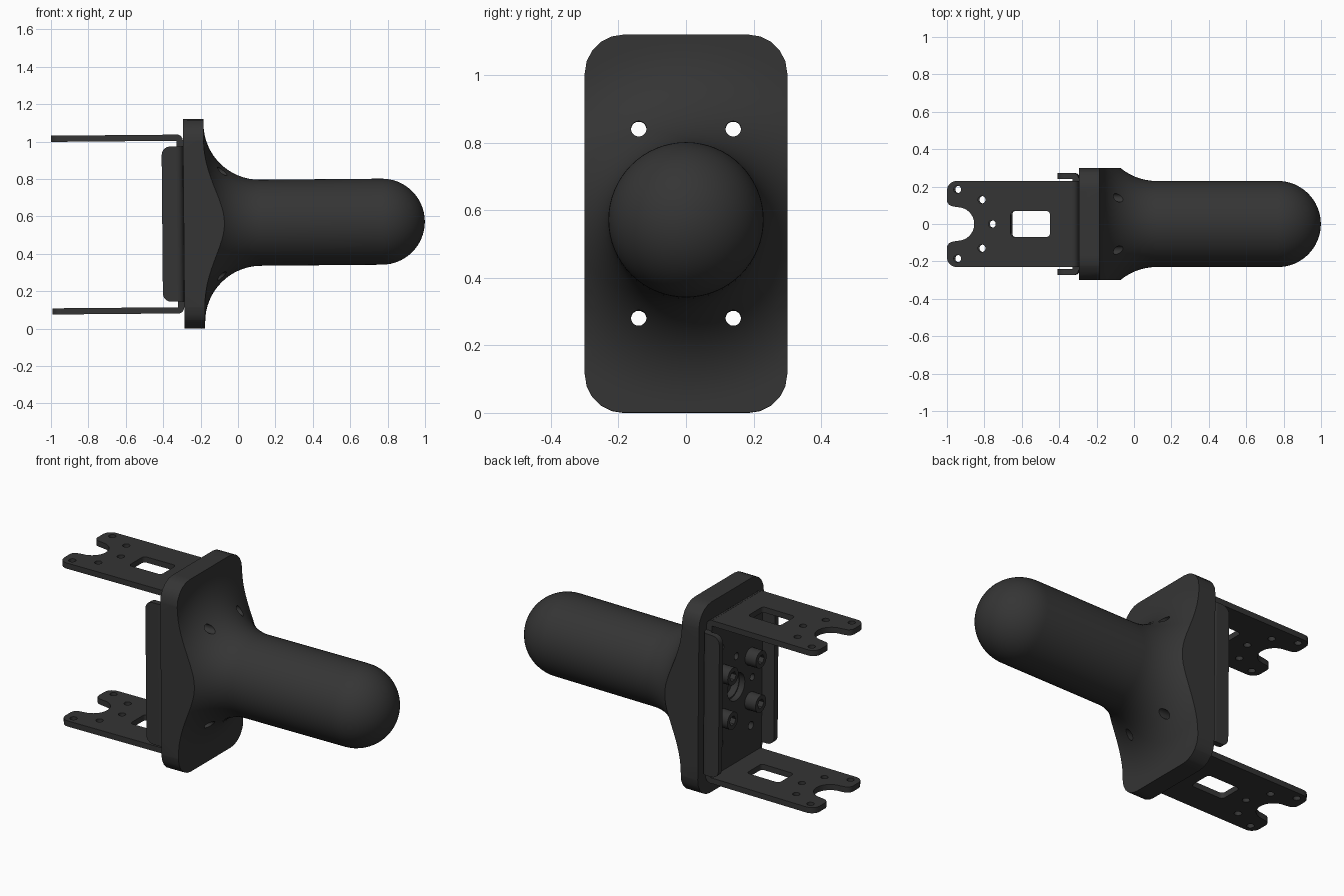
import bpy, bmesh
from math import pi, sin, cos, tan, atan2, radians
from mathutils import Matrix, Vector

if "Cube" in bpy.data.objects:
    bpy.data.objects.remove(bpy.data.objects["Cube"])

CZ = 0.56
# the whole assembly leans by half a degree
TILT = (Matrix.Translation((-0.25, 0, CZ)) @ Matrix.Rotation(radians(-0.5), 4, 'Y')
        @ Matrix.Translation((0.25, 0, -CZ)))
# axes of the drawing planes: (u, v, extrusion) -> world
XY = Matrix.Identity(4)
YZ = Matrix(((0, 0, 1, 0), (1, 0, 0, 0), (0, 1, 0, 0), (0, 0, 0, 1)))
XZ = Matrix(((1, 0, 0, 0), (0, 0, -1, 0), (0, 1, 0, 0), (0, 0, 0, 1)))

black = bpy.data.materials.new("black")
black.diffuse_color = (0.035, 0.035, 0.035, 1)
black.use_nodes = True
black.node_tree.nodes["Principled BSDF"].inputs["Base Color"].default_value = black.diffuse_color


def circle(x, y, r, n=20):
    return [(x + r * cos(2 * pi * i / n), y + r * sin(2 * pi * i / n)) for i in range(n)]


def rounded(corners, steps=5):
    """Closed loop from (x, y, fillet radius) corners."""
    out = []
    for i, (x, y, r) in enumerate(corners):
        if r == 0:
            out.append((x, y))
            continue
        p = Vector((x, y))
        a = (Vector(corners[i - 1][:2]) - p).normalized()
        b = (Vector(corners[(i + 1) % len(corners)][:2]) - p).normalized()
        half = a.angle(b) / 2
        c = p + (a + b).normalized() * r / sin(half)
        s, e = p + a * r / tan(half) - c, p + b * r / tan(half) - c
        a0 = atan2(s.y, s.x)
        d = (atan2(e.y, e.x) - a0 + pi) % (2 * pi) - pi
        out += [(c.x + r * cos(a0 + d * k / steps), c.y + r * sin(a0 + d * k / steps))
                for k in range(steps + 1)]
    return out


def rect(u0, u1, v0, v1, r):
    return rounded([(u0, v0, r), (u1, v0, r), (u1, v1, r), (u0, v1, r)])


def finish(name, mesh):
    mesh.shade_smooth()
    mesh.set_sharp_from_angle(angle=radians(30))
    mesh.materials.clear()
    mesh.materials.append(black)
    ob = bpy.data.objects.new(name, mesh)
    bpy.context.collection.objects.link(ob)
    ob.matrix_world = TILT
    return ob


def evaluated_mesh(ob):
    bpy.context.view_layer.update()
    dg = bpy.context.evaluated_depsgraph_get()
    return bpy.data.meshes.new_from_object(ob.evaluated_get(dg))


def sheet(name, loops, plane, w0, w1):
    """Flat part: outline plus holes, extruded from w0 to w1."""
    cu = bpy.data.curves.new(name, 'CURVE')
    cu.dimensions, cu.fill_mode, cu.extrude = '2D', 'BOTH', abs(w1 - w0) / 2
    for loop in loops:
        sp = cu.splines.new('POLY')
        sp.points.add(len(loop) - 1)
        for pt, (u, v) in zip(sp.points, loop):
            pt.co = (u, v, 0, 1)
        sp.use_cyclic_u = True
    tmp = bpy.data.objects.new(name + "_outline", cu)
    bpy.context.collection.objects.link(tmp)
    mesh = evaluated_mesh(tmp)
    bpy.data.objects.remove(tmp)
    bm = bmesh.new()
    bm.from_mesh(mesh)
    bmesh.ops.remove_doubles(bm, verts=bm.verts, dist=1e-5)
    bm.transform(plane @ Matrix.Translation((0, 0, (w0 + w1) / 2)))
    bmesh.ops.recalc_face_normals(bm, faces=bm.faces)
    bm.to_mesh(mesh)
    bm.free()
    return finish(name, mesh)


# handle: revolved flare and capsule, trimmed to a rounded rectangle with bolt holes
profile = [(-0.25, 0), (-0.25, 0.075), (-0.29, 0.075), (-0.29, 0.75), (-0.18, 0.75)]
profile += [(0.12 - 0.3 * cos(t * pi / 32), 0.53 - 0.3 * sin(t * pi / 32)) for t in range(17)]
profile += [(0.769 + 0.23 * sin(t * pi / 32), 0.23 * cos(t * pi / 32)) for t in range(16)]
profile += [(0.999, 0)]
bm = bmesh.new()
vs = [bm.verts.new((x, 0, r)) for x, r in profile]
es = [bm.edges.new(p) for p in zip(vs, vs[1:])]
bmesh.ops.spin(bm, geom=vs + es, axis=(1, 0, 0), cent=(0, 0, 0), steps=64, angle=2 * pi)
bmesh.ops.remove_doubles(bm, verts=bm.verts, dist=1e-5)
bmesh.ops.recalc_face_normals(bm, faces=bm.faces)
bmesh.ops.translate(bm, verts=bm.verts, vec=(0, 0, CZ + 0.003))
me = bpy.data.meshes.new("handle")
bm.to_mesh(me)
bm.free()
blank = finish("handle_blank", me)
bolts = [circle(y, z, 0.023) for y in (-0.14, 0.14) for z in (CZ - 0.28, CZ + 0.28)]
trim = sheet("trim", [rect(-0.3, 0.3, 0, 1.12, 0.115)] + bolts, YZ, -0.6, 1.3)
mod = blank.modifiers.new("trim", 'BOOLEAN')
mod.operation, mod.object, mod.solver = 'INTERSECT', trim, 'EXACT'
finish("handle", evaluated_mesh(blank))
bpy.data.objects.remove(blank)
bpy.data.objects.remove(trim)

# bracket web with its bolt pattern
web = [(s * y, z, 0) for s, pts in ((1, [(0.23, 0.115), (0.23, 0.145), (0.24, 0.145),
                                         (0.24, 0.975), (0.23, 0.975), (0.23, 1.005)]),
                                    (-1, [(0.23, 1.005), (0.23, 0.975), (0.24, 0.975),
                                          (0.24, 0.145), (0.23, 0.145), (0.23, 0.115)]))
       for y, z in pts]
small = [circle(y, CZ + z, 0.02) for y, z in ((0, 0.18), (0, -0.18), (0.15, 0), (-0.15, 0))]
sheet("bracket_web", [rounded(web), circle(0, CZ, 0.08, 32)] + bolts + small, YZ, -0.325, -0.29)


def bend(cx, cy, r, sy):
    """Quarter-round sector joining the web to a folded part."""
    return [(cx, cy)] + [(cx + r * sin(t * pi / 12), cy + sy * r * cos(t * pi / 12))
                         for t in range(7)]


# forked arms, top and bottom
notch = [(-0.94 + 0.09 * cos(t * pi / 16), 0.09 * sin(t * pi / 16), 0) for t in range(8, -9, -1)]
arm = rounded([(-0.325, -0.23, 0), (-0.325, 0.23, 0), (-0.996, 0.23, 0.05), (-0.996, 0.1, 0.035)]
              + notch + [(-0.996, -0.1, 0.035), (-0.996, -0.23, 0.05)])
arm_holes = [circle(x, y, 0.02) for x, y in ((-0.94, 0.185), (-0.94, -0.185), (-0.81, 0.13),
                                             (-0.81, -0.13), (-0.755, 0))]
window = rect(-0.655, -0.445, -0.07, 0.07, 0.02)
for tag, z, s in (("top", 1.005, 1), ("bottom", 0.115, -1)):
    sheet(tag + "_arm", [arm, window] + arm_holes, XY, z, z + s * 0.033)
    sheet(tag + "_bend", [bend(-0.325, z, 0.034, s)], XZ, -0.23, 0.23)

# side flanges
flange = rounded([(-0.325, 0.145, 0), (-0.325, 0.975, 0), (-0.405, 0.975, 0.045),
                  (-0.405, 0.145, 0.045)])
for tag, s in (("left", 1), ("right", -1)):
    sheet(tag + "_flange", [flange], XZ, -s * 0.24, -s * 0.274)
    sheet(tag + "_flange_bend", [bend(-0.325, s * 0.24, 0.034, s)], XY, 0.145, 0.975)

# socket-head screws around the centre hole
for y in (-0.13, 0.13):
    for z in (CZ - 0.13, CZ + 0.13):
        sheet("screw_base", [circle(y, z, 0.05, 24)], YZ, -0.355, -0.32)
        sheet("screw_head", [circle(y, z, 0.05, 24), circle(y, z, 0.028, 6)], YZ, -0.395, -0.355)
